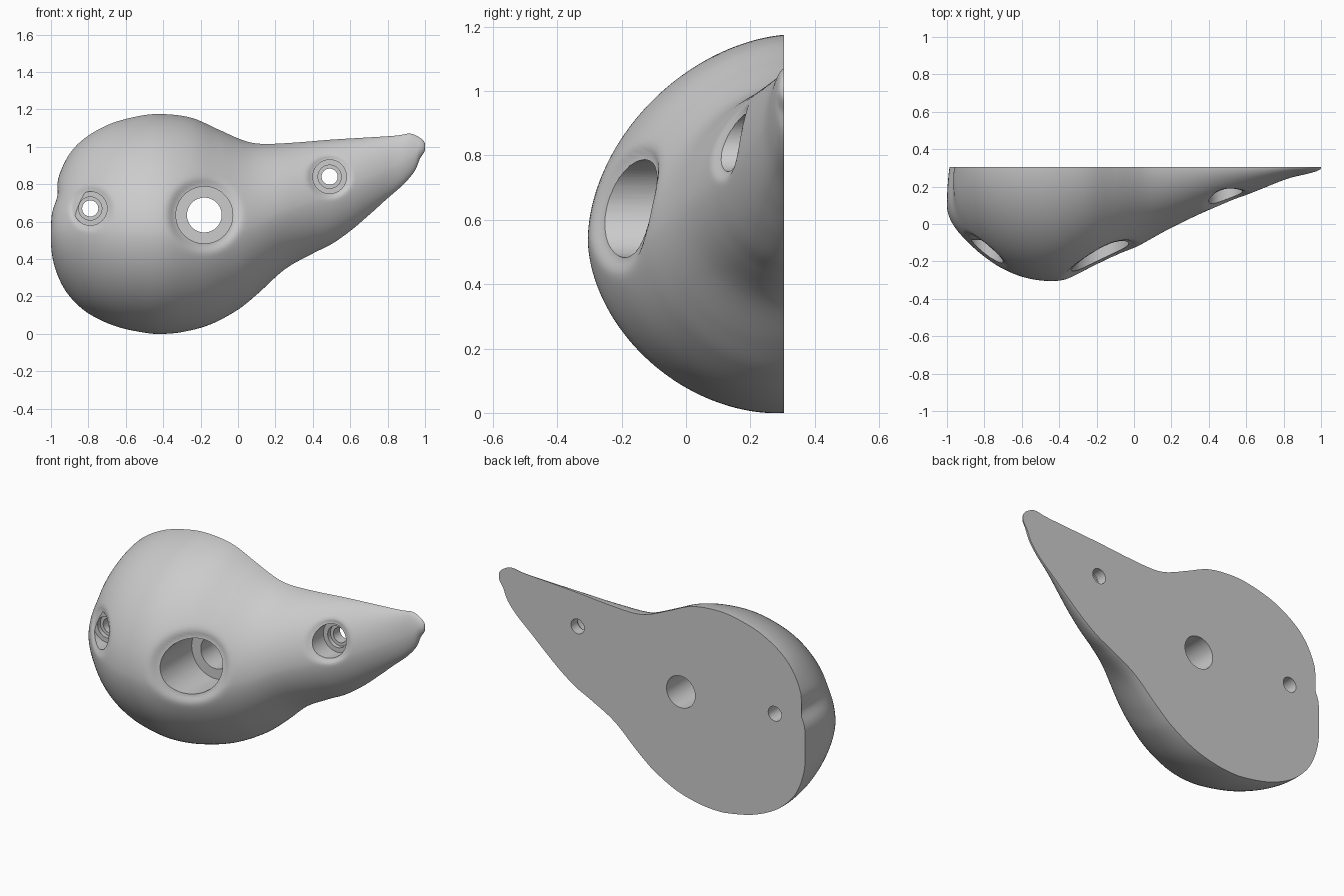
import bpy, bmesh, math

if "Cube" in bpy.data.objects:
    bpy.data.objects.remove(bpy.data.objects["Cube"])

BACK = 0.305

# Outline of the teardrop (x, z) and front depth line (x, y)
TOP = [(-1, .62), (-.985, .78), (-.94, .9), (-.85, 1.02), (-.7, 1.115), (-.55, 1.16), (-.42, 1.175),
       (-.25, 1.155), (-.1, 1.09), (0, 1.045), (.07, 1.022), (.15, 1.015), (.3, 1.022), (.5, 1.038),
       (.7, 1.05), (.85, 1.06), (.92, 1.07), (.97, 1.05), (1, 1.01)]
BOTTOM = [(-1, .45), (-.97, .31), (-.9, .2), (-.8, .11), (-.65, .04), (-.5, .007), (-.42, 0), (-.3, .01),
          (-.15, .05), (0, .13), (.1, .21), (.25, .345), (.4, .43), (.5, .48), (.6, .55), (.7, .635),
          (.8, .725), (.9, .815), (.95, .88), (.975, .94), (1, .99)]
FRONT = [(-1, .1), (-.975, .01), (-.9, -.085), (-.8, -.175), (-.7, -.24), (-.58, -.287), (-.45, -.305),
         (-.35, -.293), (-.2, -.235), (0, -.13), (.2, -.02), (.4, .075), (.6, .155), (.8, .235),
         (.9, .262), (1, .3)]
# Holes: name, x, z, mouth radius
HOLES = {"bolt_hole": (-.18, .635, .152), "screw_hole_left": (-.79, .67, .09),
         "screw_hole_right": (.49, .84, .09)}


def curve(points):
    """Smooth interpolation, parametrised by angle so blunt ends stay round."""
    u = [math.acos(-x) for x, _ in points]
    v = [p[1] for p in points]
    n = len(u)
    slope = [(v[min(i + 1, n - 1)] - v[max(i - 1, 0)]) / (u[min(i + 1, n - 1)] - u[max(i - 1, 0)])
             for i in range(n)]

    def f(a):
        i = max(k for k in range(n - 1) if k == 0 or u[k] <= a)
        h = u[i + 1] - u[i]
        t = (a - u[i]) / h
        return ((2*t**3 - 3*t*t + 1) * v[i] + (t**3 - 2*t*t + t) * h * slope[i]
                + (3*t*t - 2*t**3) * v[i + 1] + (t**3 - t*t) * h * slope[i + 1])
    return f


def make_object(name, rings):
    """Skin closed rings of points and cap both ends."""
    bm = bmesh.new()
    rows = [[bm.verts.new(p) for p in r] for r in rings]
    m = len(rows[0])
    for a, b in zip(rows, rows[1:]):
        for j in range(m):
            k = (j + 1) % m
            bm.faces.new((a[j], a[k], b[k], b[j]))
    bm.faces.new(rows[0])
    bm.faces.new(rows[-1])
    bmesh.ops.recalc_face_normals(bm, faces=bm.faces)
    me = bpy.data.meshes.new(name)
    bm.to_mesh(me)
    bm.free()
    ob = bpy.data.objects.new(name, me)
    bpy.context.collection.objects.link(ob)
    return ob


# Body: half-oval sections lofted along x, flat at the back, ridge slightly low
top, bottom, front = curve(TOP), curve(BOTTOM), curve(FRONT)
N, M = 200, 90
rings = []
for i in range(N + 1):
    a = math.pi * i / N
    zt, zb, d = top(a), bottom(a), BACK - front(a)
    half = (zt - zb) / 2
    ring = []
    for j in range(M + 1):
        c = math.cos(math.pi * j / M)
        s = 0 if j in (0, M) else math.sin(math.pi * j / M)
        e = 2 / (1.87 if c > 0 else 1.78)
        s = s ** e
        x, y = -math.cos(a), BACK - d * s
        z = (zt + zb) / 2 + half * math.copysign(abs(c) ** e, c) - .085 * half * s
        # shallow dent on the blunt end, and a slight tuck toward the back
        x += .03 * math.exp(-((x + 1) / .12)**2 - ((y - BACK) / .2)**2 - ((z - .73) / .06)**2)
        x += .013 * math.exp(-((x + 1) / .06)**2) * max(0, (y - .1) / .2)**2
        # softly sunken rims around the holes
        for hx, hz, r in HOLES.values():
            out = max(0, math.hypot(x - hx, z - hz) - r)
            y += .2 * r * min(1, s * 1.5) * math.exp(-(out / (.22 * r))**2)
        ring.append((x, min(y, BACK - .004 * s), z))
    rings.append(ring)
body = make_object("hold_body", rings)


def drill(name, steps):
    """Cut a stepped round hole along y; steps are (y, radius)."""
    n = 64
    x, z, _ = HOLES[name]
    cutter = make_object(name, [[(x + r * math.cos(2 * math.pi * k / n), y,
                                  z + r * math.sin(2 * math.pi * k / n)) for k in range(n)]
                                for y, r in steps])
    cutter.hide_render = True
    mod = body.modifiers.new(name, 'BOOLEAN')
    mod.operation, mod.solver, mod.object = 'DIFFERENCE', 'EXACT', cutter
    bpy.context.view_layer.objects.active = body
    bpy.ops.object.modifier_apply(modifier=name)
    bpy.data.objects.remove(cutter)


def screw_hole(name, floor):
    drill(name, [(-.6, .09), (floor - .025, .09), (floor - .025, .062), (floor, .062),
                 (floor, .043), (.5, .043)])


# Bolt hole and two screw holes
drill("bolt_hole", [(-.6, .152), (.045, .152), (.045, .093), (.5, .093)])
screw_hole("screw_hole_left", -.06)
screw_hole("screw_hole_right", .245)

# Smooth shading with crisp rims
bpy.ops.object.select_all(action='DESELECT')
body.select_set(True)
bpy.context.view_layer.objects.active = body
bpy.ops.object.shade_smooth_by_angle(angle=math.radians(35))
